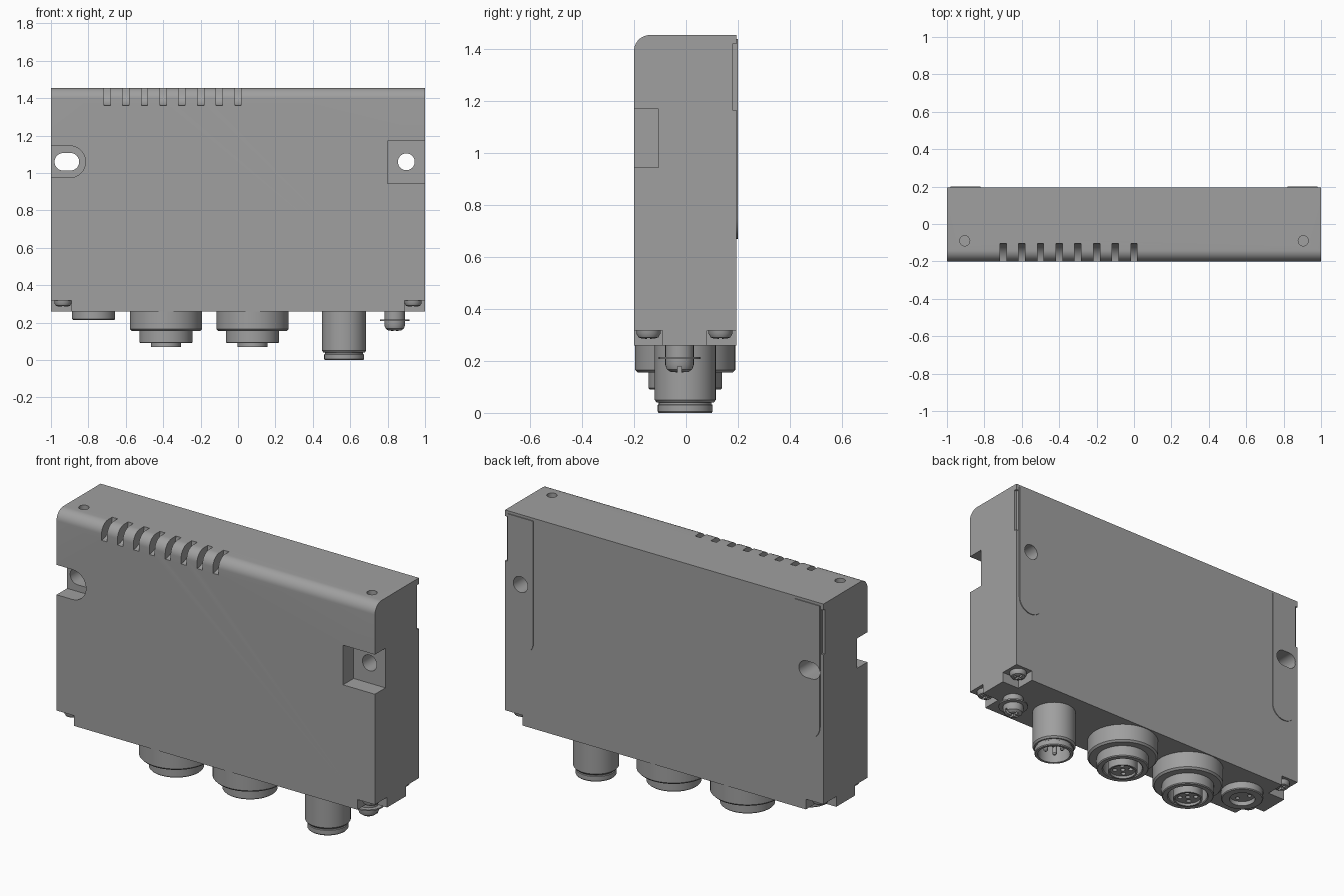
import bpy, bmesh
from math import sin, cos, pi, radians

cube = bpy.data.objects.get("Cube")
if cube:
    bpy.data.objects.remove(cube, do_unlink=True)

grey = bpy.data.materials.new("housing grey")
grey.use_nodes = True
grey.diffuse_color = (0.35, 0.35, 0.35, 1)
grey.node_tree.nodes["Principled BSDF"].inputs["Base Color"].default_value = (0.35, 0.35, 0.35, 1)


def finish(name, bm):
    bmesh.ops.recalc_face_normals(bm, faces=bm.faces[:])
    mesh = bpy.data.meshes.new(name)
    bm.to_mesh(mesh)
    bm.free()
    mesh.materials.append(grey)
    ob = bpy.data.objects.new(name, mesh)
    bpy.context.collection.objects.link(ob)
    return ob


def arc(cu, cv, r, start, end, n=16):
    steps = [radians(start + (end - start) * i / n) for i in range(n + 1)]
    return [(cu + r * cos(a), cv + r * sin(a)) for a in steps]


def circle(cu, cv, r, n=32):
    return arc(cu, cv, r, 0, 360, n)[:-1]


def slot(u0, u1, v, r):
    return arc(u1, v, r, -90, 90) + arc(u0, v, r, 90, 270)


def rect(u0, u1, v0, v1):
    return [(u0, v0), (u1, v0), (u1, v1), (u0, v1)]


def prism(name, axis, pts, w0, w1):
    """Extrude a 2D outline along an axis."""
    place = {"X": lambda u, v, w: (w, u, v),
             "Y": lambda u, v, w: (u, w, v),
             "Z": lambda u, v, w: (u, v, w)}[axis]
    bm = bmesh.new()
    lo = [bm.verts.new(place(u, v, w0)) for u, v in pts]
    hi = [bm.verts.new(place(u, v, w1)) for u, v in pts]
    bm.faces.new(lo)
    bm.faces.new(hi)
    for i in range(len(pts)):
        j = (i + 1) % len(pts)
        bm.faces.new((lo[i], lo[j], hi[j], hi[i]))
    return finish(name, bm)


def lathe(name, x, y, profile, n=48):
    """Turn an (r, z) profile around a vertical axis."""
    bm = bmesh.new()
    verts = [bm.verts.new((x + r, y, z)) for r, z in profile]
    edges = [bm.edges.new(p) for p in zip(verts, verts[1:])]
    bmesh.ops.spin(bm, geom=verts + edges, cent=(x, y, 0), axis=(0, 0, 1),
                   angle=2 * pi, steps=n, use_merge=True)
    bmesh.ops.remove_doubles(bm, verts=bm.verts[:], dist=1e-5)
    return finish(name, bm)


def boolean(ob, tools, operation="DIFFERENCE"):
    bpy.context.view_layer.objects.active = ob
    for tool in tools:
        mod = ob.modifiers.new("cut", "BOOLEAN")
        mod.operation, mod.solver, mod.object = operation, "EXACT", tool
        bpy.ops.object.modifier_apply(modifier=mod.name)
        bpy.data.objects.remove(tool, do_unlink=True)


def cut(axis, pts, w0, w1):
    return prism("cutter", axis, pts, w0, w1)


# Housing with a rounded top front edge
BOTTOM, TOP, FRONT, BACK, MID = 0.26, 1.455, -0.2, 0.195, -0.003
side = [(FRONT, BOTTOM), (BACK, BOTTOM), (BACK, TOP)] + arc(FRONT + 0.06, TOP - 0.06, 0.06, 90, 180, 12)
housing = prism("housing", "X", side, -1, 1)

# Raised back pads with round lower ends
pads = []
for s in (-1, 1):
    outline = arc(s * 0.9, 0.75, 0.08, 180, 360) + [(s * 0.9 + 0.08, 1.44), (s * 0.9 - 0.08, 1.44)]
    pads.append(prism("pad", "Y", outline, 0.15, 0.2))
boolean(housing, pads, "UNION")

# Mounting pockets and their through holes
cuts = [cut("Y", slot(-1.2, -0.9, 1.06, 0.085), -0.3, -0.105),
        cut("Y", rect(0.8, 1.1, 0.945, 1.17), -0.3, -0.105),
        cut("Y", slot(-0.934, -0.896, 1.06, 0.047), -0.3, 0.3),
        cut("Y", circle(0.9, 1.06, 0.045), -0.3, 0.3)]

# Ventilation grooves
for i in range(8):
    x = -0.7 + i * 0.1
    cuts.append(cut("X", circle(FRONT, TOP, 0.095, 48), x - 0.017, x + 0.017))

# Top holes, back edge reliefs and lower corner notches
for s in (-1, 1):
    x0, x1 = sorted((s * 0.985, s * 1.1))
    cuts.append(cut("Z", circle(s * 0.905, -0.09, 0.027), 1.39, 1.6))
    cuts.append(cut("Z", rect(x0, x1, 0.18, 0.3), 1.167, 1.42))
    x0, x1 = sorted((s * 0.89, s * 1.1))
    cuts.append(cut("Z", rect(x0, x1, -0.3, -0.09), 0.1, 0.318))
    cuts.append(cut("Z", rect(x0, x1, 0.08, 0.3), 0.1, 0.318))
boolean(housing, cuts)

# Corner screws
for sx, side_name in ((-1, "right"), (1, "left")):
    for y, end_name in ((-0.145, "front"), (0.133, "back")):
        x = sx * 0.936
        screw = lathe(f"{end_name}_{side_name}_screw", x, y,
                      [(0, 0.325), (0.046, 0.325), (0.046, 0.305), (0.038, 0.291), (0.025, 0.286), (0, 0.285)], 32)
        boolean(screw, [cut("Z", rect(x - 0.03, x + 0.03, y - 0.006, y + 0.006), 0.25, 0.3),
                        cut("Z", rect(x - 0.006, x + 0.006, y - 0.03, y + 0.03), 0.25, 0.3)])

# Two large sockets, each a stepped collar around a contact insert
for name, x in (("right_socket", -0.385), ("middle_socket", 0.078)):
    lathe(name + "_collar", x, MID,
          [(0, 0.27), (0.193, 0.27), (0.193, 0.165), (0.183, 0.155), (0.142, 0.155), (0.142, 0.095),
           (0.137, 0.09), (0.112, 0.09), (0.107, 0.095), (0.107, 0.18), (0, 0.18)], 64)
    insert = lathe(name + "_insert", x, MID,
                   [(0, 0.19), (0.08, 0.19), (0.08, 0.07), (0.07, 0.07), (0.07, 0.085), (0, 0.085)])
    holes = [cut("Z", circle(x, MID, 0.013, 16), 0.0, 0.12)]
    for k in range(4):
        a = pi / 4 + k * pi / 2
        holes.append(cut("Z", circle(x + 0.043 * cos(a), MID + 0.043 * sin(a), 0.013, 16), 0.0, 0.12))
    boolean(insert, holes)

# Small socket
small = lathe("small_socket", -0.772, MID,
              [(0, 0.27), (0.115, 0.27), (0.115, 0.22), (0.11, 0.215), (0.07, 0.215), (0.07, 0.24), (0, 0.24)])
boolean(small, [cut("Z", circle(-0.772 + 0.04 * cos(a), MID + 0.04 * sin(a), 0.011, 16), 0.1, 0.256)
                for a in (pi / 6, pi * 5 / 6, pi * 3 / 2)])

# Long plug with a hollow end and contact pins
PLUG = 0.567
lathe("plug_shell", PLUG, MID,
      [(0, 0.27), (0.118, 0.27), (0.118, 0.05), (0.11, 0.04), (0.102, 0.04), (0.102, 0.033), (0.106, 0.03),
       (0.106, 0.005), (0.102, 0), (0.088, 0), (0.088, 0.12), (0, 0.12)], 64)
for k in range(4):
    a = pi / 4 + k * pi / 2
    lathe(f"plug_pin_{k + 1}", PLUG + 0.045 * cos(a), MID + 0.045 * sin(a),
          [(0, 0.13), (0.012, 0.13), (0.012, 0.03), (0.006, 0.022), (0, 0.022)], 16)

# Grounding screw: neck, washer and slotted head
GX, GY = 0.838, -0.025
ground = lathe("ground_screw", GX, GY,
               [(0, 0.27), (0.055, 0.27), (0.055, 0.216), (0.08, 0.216), (0.08, 0.208), (0.055, 0.208),
                (0.055, 0.185), (0.049, 0.168), (0.035, 0.158), (0, 0.155)])
boolean(ground, [cut("Z", rect(GX - 0.07, GX + 0.07, GY - 0.007, GY + 0.007), 0.1, 0.178),
                 cut("Z", rect(GX - 0.007, GX + 0.007, GY - 0.035, GY + 0.035), 0.1, 0.178)])

# Smooth round surfaces, keep hard edges
bpy.ops.object.select_all(action="DESELECT")
for ob in bpy.context.collection.objects:
    if ob.type == "MESH" and grey.name in ob.data.materials:
        ob.select_set(True)
bpy.context.view_layer.objects.active = housing
bpy.ops.object.shade_smooth_by_angle(angle=radians(30))
